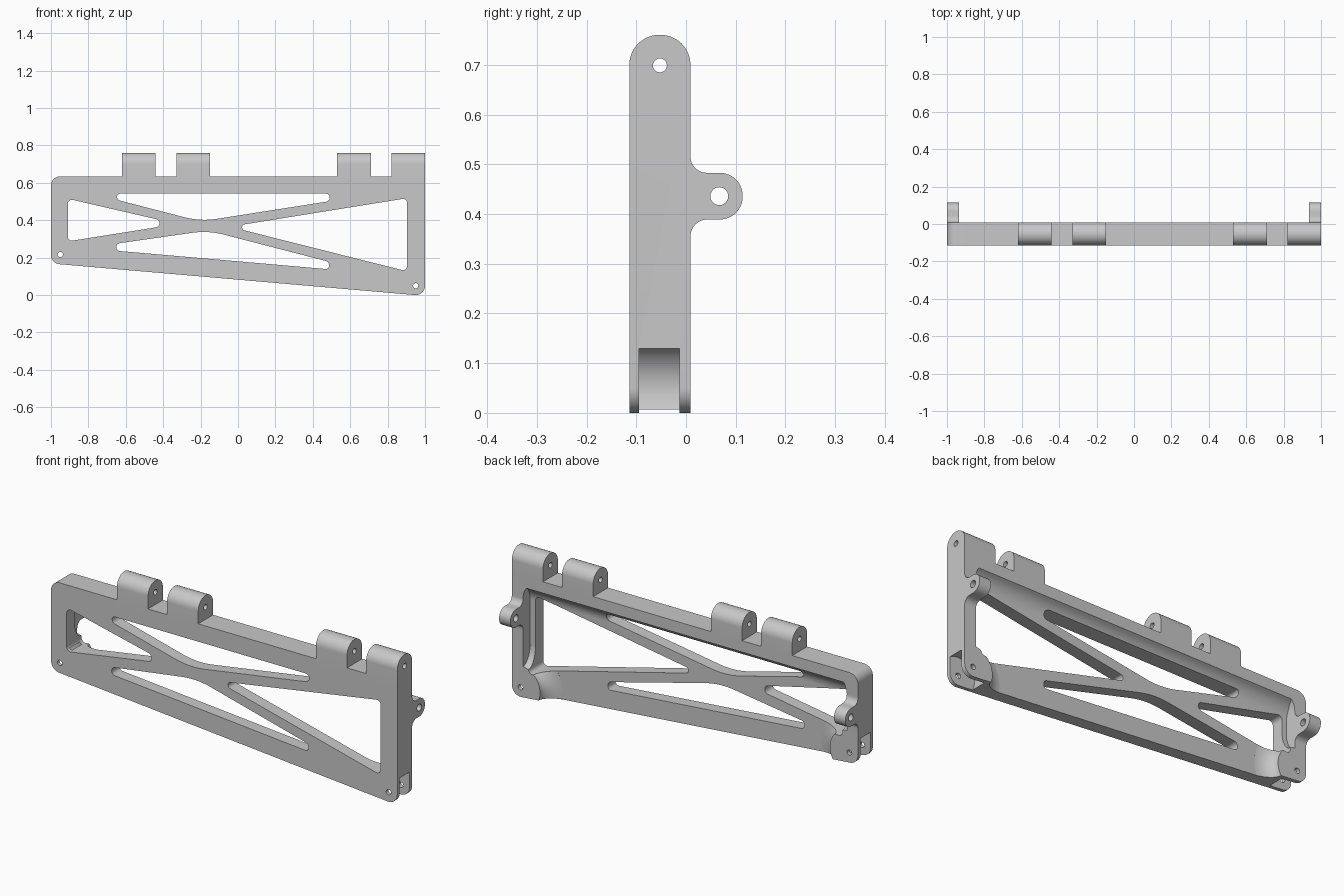
import bpy, bmesh, math
from mathutils import Vector

cube = bpy.data.objects.get("Cube")
if cube:
    bpy.data.objects.remove(cube, do_unlink=True)

FRONT, BACK, PLATE_BACK = -0.114, 0.009, -0.05
PIVOTS = [(-0.95, 0.217), (0.95, 0.05)]   # lower fork holes (x, z)
PAD_Y, PAD_Z = (FRONT + BACK) / 2, 0.699  # upper pin axis
LUG_Y, LUG_Z = 0.067, 0.436               # rear pin axis


def rounded(corners):
    """Polygon from (u, v, radius) corners, each replaced by a tangent arc."""
    out = []
    n = len(corners)
    for i, (u, v, r) in enumerate(corners):
        p = Vector((u, v))
        if r == 0:
            out.append(p)
            continue
        a = Vector(corners[i - 1][:2]) - p
        b = Vector(corners[(i + 1) % n][:2]) - p
        half = a.angle(b) / 2
        t = min(r / math.tan(half), a.length * 0.49, b.length * 0.49)
        r = t * math.tan(half)
        a.normalize()
        b.normalize()
        c = p + (a + b).normalized() * (r / math.sin(half))
        s, e = p + a * t - c, p + b * t - c
        sweep = s.angle_signed(e)
        steps = 12
        for k in range(steps + 1):
            w = -sweep * k / steps
            out.append(c + Vector((s.x * math.cos(w) - s.y * math.sin(w),
                                   s.x * math.sin(w) + s.y * math.cos(w))))
    return out


def circle(u, v, r, n=40):
    return [Vector((u + r * math.cos(2 * math.pi * i / n),
                    v + r * math.sin(2 * math.pi * i / n))) for i in range(n)]


def finish(name, bm):
    bmesh.ops.recalc_face_normals(bm, faces=bm.faces[:])
    mesh = bpy.data.meshes.new(name)
    bm.to_mesh(mesh)
    bm.free()
    ob = bpy.data.objects.new(name, mesh)
    bpy.context.collection.objects.link(ob)
    return ob


def loft(name, rings):
    bm = bmesh.new()
    loops = [[bm.verts.new(p) for p in ring] for ring in rings]
    for lo, hi in zip(loops, loops[1:]):
        for i in range(len(lo)):
            j = (i + 1) % len(lo)
            bm.faces.new((lo[i], lo[j], hi[j], hi[i]))
    bm.faces.new(loops[0])
    bm.faces.new(loops[-1])
    return finish(name, bm)


def prism(name, pts, start, end, axis="y"):
    """Extrude an x-z outline along y, or a y-z outline along x."""
    place = (lambda p, d: (p.x, d, p.y)) if axis == "y" else (lambda p, d: (d, p.x, p.y))
    return loft(name, [[place(p, d) for p in pts] for d in (start, end)])


def combine(target, tool, operation):
    mod = target.modifiers.new("combine", "BOOLEAN")
    mod.operation = operation
    mod.solver = "EXACT"
    mod.object = tool
    bpy.context.view_layer.objects.active = target
    bpy.ops.object.modifier_apply(modifier=mod.name)
    bpy.data.objects.remove(tool, do_unlink=True)


# Solid tapered frame
frame = prism("arm_frame", rounded([(-1, 0.635, 0.05), (1, 0.635, 0),
                                    (1, -0.0045, 0.05), (-1, 0.169, 0.05)]), FRONT, BACK)

# Rear pocket with a sloping cove under the top beam and rounded ends
pocket = prism("pocket", rounded([(PLATE_BACK, -0.3, 0), (0.05, -0.3, 0),
                                  (0.05, 0.597, 0), (PLATE_BACK, 0.545, 0.09)]),
               -0.97, 0.97, "x")
limit = prism("pocket_limit", rounded([(-0.935, -0.4, 0), (0.935, -0.4, 0),
                                       (0.935, 0.61, 0.09), (-0.935, 0.61, 0.09)]), -0.2, 0.2)
combine(pocket, limit, "INTERSECT")

# Flared fork cheeks left standing in the pocket
for x, z in PIVOTS:
    profile = [(0.113, 0.07)]
    for k in range(11):
        t = math.radians(84) * k / 10
        profile.append((0.213 - 0.10 * math.cos(t), 0.01 - 0.06 * math.sin(t)))
    profile.append((profile[-1][0], -0.07))
    flare = loft("flare", [[(p.x, y, p.y) for p in circle(x, z, r, 48)] for r, y in profile])
    combine(pocket, flare, "DIFFERENCE")
combine(frame, pocket, "DIFFERENCE")

# Truss windows
r = 0.022
windows = [
    [(-0.647, 0.542, r), (0.49, 0.542, r), (0.49, 0.502, r), (-0.2, 0.394, 0.43), (-0.647, 0.509, r)],
    [(-0.91, 0.515, r), (-0.42, 0.402, r), (-0.42, 0.365, r), (-0.91, 0.287, r)],
    [(0.022, 0.376, r), (0.904, 0.518, r), (0.904, 0.127, r), (0.022, 0.349, r)],
    [(-0.65, 0.237, r), (0.487, 0.138, r), (0.487, 0.178, r), (-0.16, 0.345, 0.43), (-0.65, 0.275, r)],
]
for corners in windows:
    combine(frame, prism("window", rounded(corners), -0.3, 0.3), "DIFFERENCE")

# Fork slots and pivot holes
for x, z in PIVOTS:
    combine(frame, prism("slot", circle(x, z, 0.094, 56), -0.095, -0.013), "DIFFERENCE")
    combine(frame, prism("pivot_hole", circle(x, z, 0.014, 24), -0.3, 0.3), "DIFFERENCE")

# Rounded hinge knuckles on the top beam
for x0, x1 in [(-0.62, -0.44), (-0.33, -0.15), (0.53, 0.71), (0.82, 1.0)]:
    top = PAD_Z + (BACK - FRONT) / 2
    knuckle = prism("knuckle", rounded([(FRONT, 0.6, 0), (BACK, 0.6, 0),
                                        (BACK, top, 0.0613), (FRONT, top, 0.0613)]), x0, x1, "x")
    combine(frame, knuckle, "UNION")

# Rear lugs blended into both end walls
for x0, x1 in [(-1.0, -0.935), (0.935, 1.0)]:
    lug = prism("lug", rounded([(-0.012, 0.55, 0), (BACK, 0.55, 0), (BACK, 0.483, 0.042),
                                (0.114, 0.483, 0.046), (0.114, 0.389, 0.046),
                                (BACK, 0.389, 0.042), (BACK, 0.32, 0), (-0.012, 0.32, 0)]),
                x0, x1, "x")
    combine(frame, lug, "UNION")

# Pin holes along the length
combine(frame, prism("pin_hole", circle(PAD_Y, PAD_Z, 0.014, 24), -1.2, 1.2, "x"), "DIFFERENCE")
combine(frame, prism("lug_hole", circle(LUG_Y, LUG_Z, 0.018, 24), -1.2, 1.2, "x"), "DIFFERENCE")

# Single light grey finish
grey = bpy.data.materials.new("light_grey")
grey.use_nodes = True
colour = (0.58, 0.58, 0.58, 1)
grey.diffuse_color = colour
grey.node_tree.nodes["Principled BSDF"].inputs["Base Color"].default_value = colour
frame.data.materials.clear()
frame.data.materials.append(grey)
for poly in frame.data.polygons:
    poly.material_index = 0

bpy.ops.object.select_all(action="DESELECT")
frame.select_set(True)
bpy.context.view_layer.objects.active = frame
bpy.ops.object.shade_smooth_by_angle(angle=math.radians(30))
